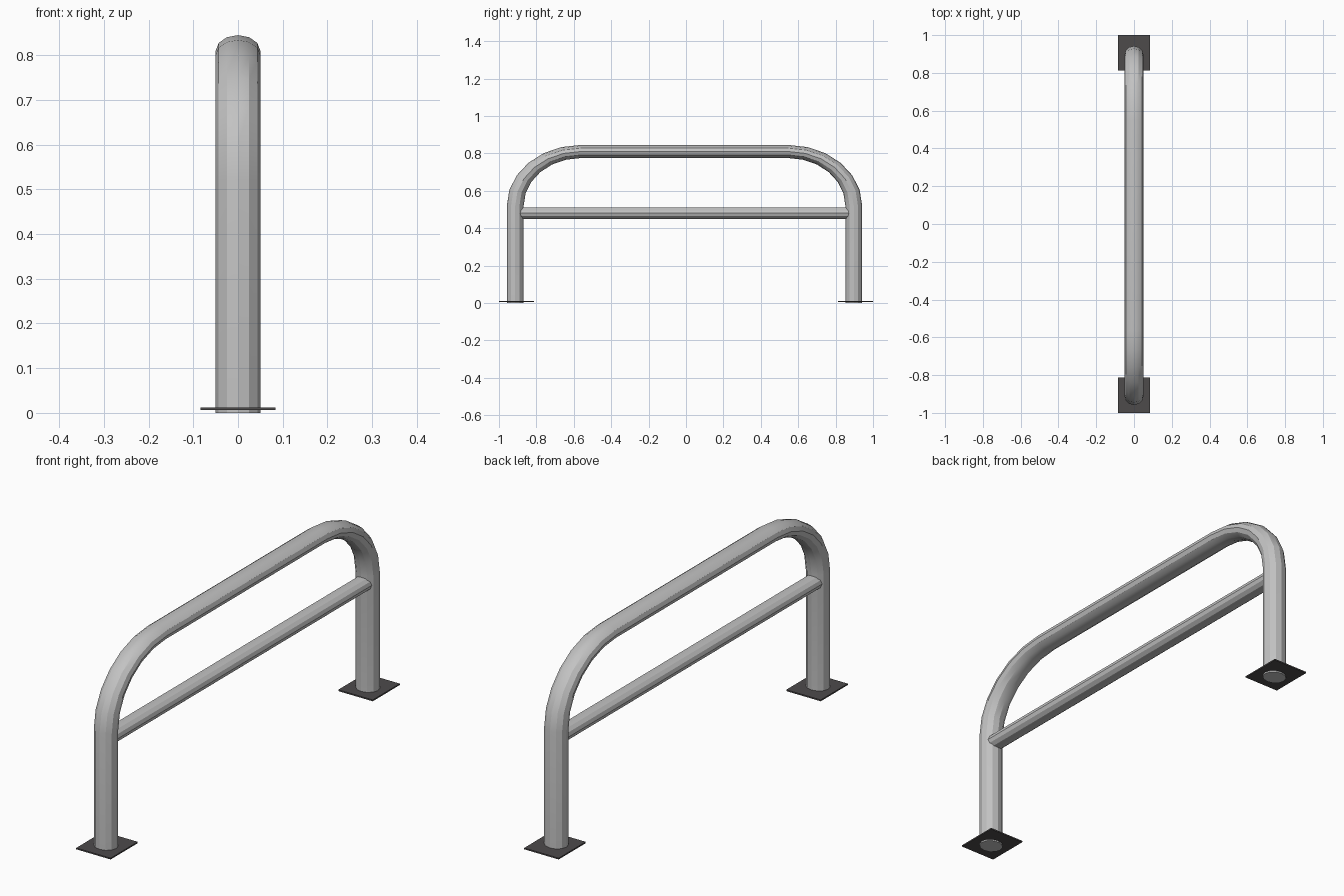
import bpy, bmesh
from math import sin, cos, pi, radians

if "Cube" in bpy.data.objects:
    bpy.data.objects.remove(bpy.data.objects["Cube"])

SHIFT = -0.008           # tube sits very slightly off the plates
LEG_Y, ARC_Y = 0.905, 0.35
TOP_Z, ARC_Z = 0.81, 0.29
RX, RY, RZ = 0.05, 0.045, 0.035
SIDES, STEPS = 12, 6


def material(name, rgb):
    m = bpy.data.materials.new(name)
    m.diffuse_color = (*rgb, 1)
    m.use_nodes = True
    m.node_tree.nodes["Principled BSDF"].inputs["Base Color"].default_value = m.diffuse_color
    return m


steel = material("light grey steel", (0.54, 0.54, 0.54))
dark = material("dark grey plate", (0.075, 0.07, 0.071))


def finish(name, bm, mat, smooth=False):
    bmesh.ops.recalc_face_normals(bm, faces=bm.faces)
    me = bpy.data.meshes.new(name)
    bm.to_mesh(me)
    bm.free()
    me.materials.append(mat)
    ob = bpy.data.objects.new(name, me)
    bpy.context.collection.objects.link(ob)
    if smooth:
        bpy.ops.object.select_all(action='DESELECT')
        ob.select_set(True)
        bpy.context.view_layer.objects.active = ob
        bpy.ops.object.shade_smooth_by_angle(angle=radians(25))
    return ob


def tube(name, stations, rx, ry, rz, mat):
    """Sweep a 12-sided section; each station is (y, z, outward y, outward z)."""
    bm = bmesh.new()
    rings = []
    for y, z, ny, nz in stations:
        rings.append([bm.verts.new((rx * cos(t), y + ry * ny * sin(t), z + rz * nz * sin(t)))
                      for t in (2 * pi * i / SIDES for i in range(SIDES))])
    for a, b in zip(rings, rings[1:]):
        for i in range(SIDES):
            j = (i + 1) % SIDES
            bm.faces.new((a[i], a[j], b[j], b[i]))
    bm.faces.new(rings[0])
    bm.faces.new(rings[-1])
    return finish(name, bm, mat, True)


# Bent hoop: leg, elliptical bend, top rail, bend, leg
half = [(LEG_Y, 0, 1, 0)]
for k in range(STEPS + 1):
    a = pi / 2 * k / STEPS
    half.append((LEG_Y - ARC_Y + ARC_Y * cos(a), TOP_Z - ARC_Z + ARC_Z * sin(a), cos(a), sin(a)))
path = half + [(-y, z, -ny, nz) for y, z, ny, nz in reversed(half)]
tube("bent_hoop", [(y + SHIFT, z, ny, nz) for y, z, ny, nz in path], RX, RY, RZ, steel)

# Cross bar running into both legs
tube("cross_bar", [(s * 0.9 + SHIFT, 0.48, 0, 1) for s in (1, -1)], 0.039, 0.03, 0.032, steel)

# Floor plates
for name, s in (("front_plate", -1), ("back_plate", 1)):
    bm = bmesh.new()
    bmesh.ops.create_cube(bm, size=1)
    bmesh.ops.scale(bm, vec=(0.167, 0.187, 0.006), verts=bm.verts)
    bmesh.ops.translate(bm, vec=(0, s * 0.9065, 0.009), verts=bm.verts)
    finish(name, bm, dark)
